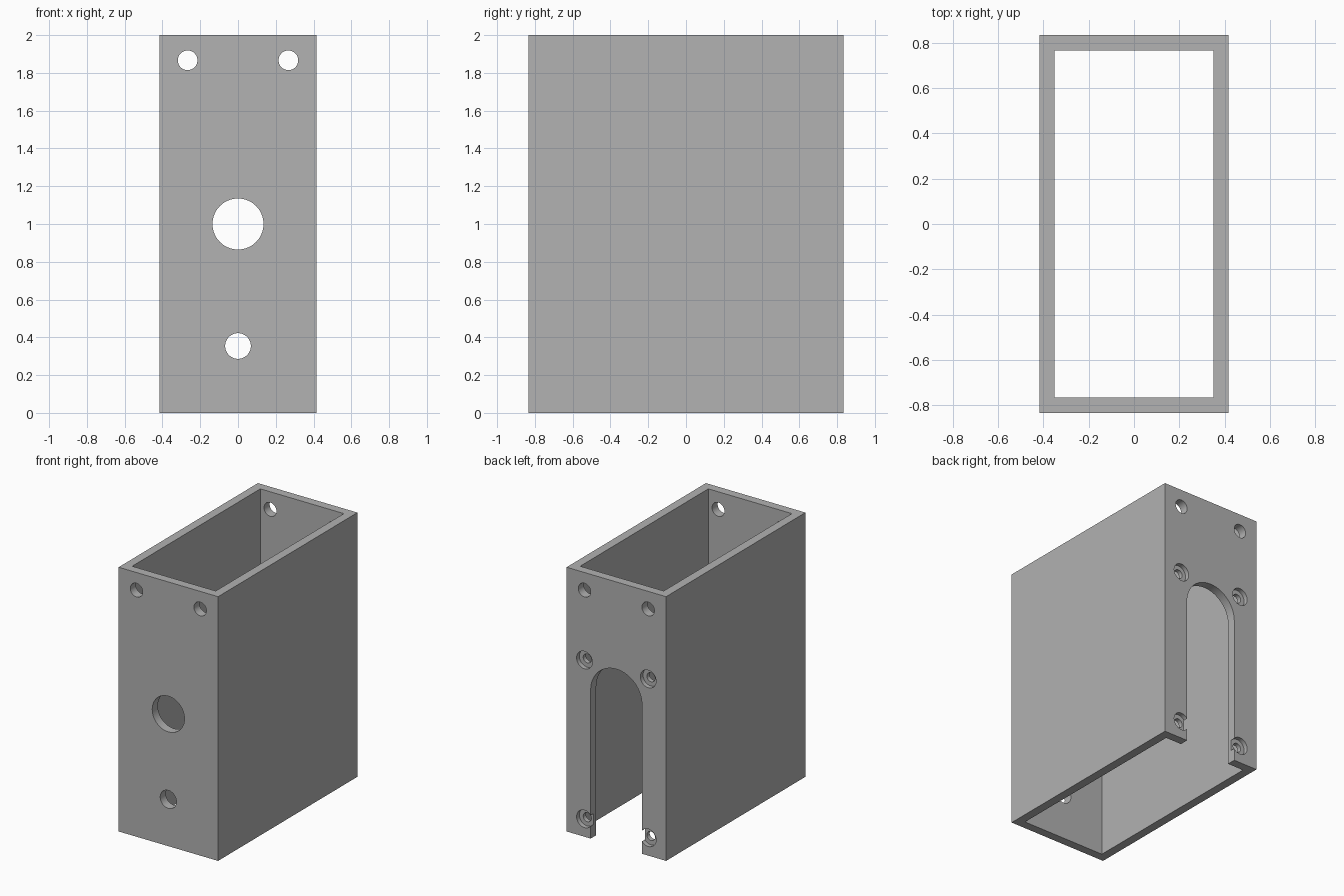
import bpy
import math

if "Cube" in bpy.data.objects:
    bpy.data.objects.remove(bpy.data.objects["Cube"], do_unlink=True)

HALF_X, HALF_Y, HEIGHT, WALL = 0.4167, 0.8333, 2.0, 0.0667
SLOT_R, SLOT_TOP = 0.215, 1.34
HOLE_X = 0.2667

grey = bpy.data.materials.new("plain grey")
grey.use_nodes = True
grey.diffuse_color = (0.445, 0.445, 0.445, 1)
grey.node_tree.nodes["Principled BSDF"].inputs["Base Color"].default_value = grey.diffuse_color


def box(name, size, centre):
    bpy.ops.mesh.primitive_cube_add(size=1, location=centre)
    obj = bpy.context.object
    obj.name = name
    obj.scale = size
    bpy.ops.object.transform_apply(location=True, rotation=False, scale=True)
    return obj


def drill(name, x, z, radius, y, depth):
    """Cylinder along y, centred on y."""
    bpy.ops.mesh.primitive_cylinder_add(vertices=64, radius=radius, depth=depth,
                                        location=(x, y, z), rotation=(math.pi / 2, 0, 0))
    obj = bpy.context.object
    obj.name = name
    return obj


def cut(target, cutter):
    mod = target.modifiers.new(cutter.name, 'BOOLEAN')
    mod.operation = 'DIFFERENCE'
    mod.solver = 'EXACT'
    mod.object = cutter
    bpy.context.view_layer.objects.active = target
    bpy.ops.object.modifier_apply(modifier=mod.name)
    bpy.data.objects.remove(cutter, do_unlink=True)


# Rectangular tube, open at top and bottom
housing = box("housing", (2 * HALF_X, 2 * HALF_Y, HEIGHT), (0, 0, HEIGHT / 2))
housing.data.materials.append(grey)
cut(housing, box("cavity", (2 * (HALF_X - WALL), 2 * (HALF_Y - WALL), HEIGHT + 1),
                 (0, 0, HEIGHT / 2)))

# Front wall openings
cut(housing, drill("centre_opening", 0, 1.0, 0.135, -HALF_Y, 0.3))
cut(housing, drill("lower_opening", 0, 0.354, 0.068, -HALF_Y, 0.3))

# Arched slot in the back wall, open at the bottom
arch_z = SLOT_TOP - SLOT_R
cut(housing, box("slot", (2 * SLOT_R, 0.3, arch_z + 0.2), (0, HALF_Y, arch_z / 2 - 0.1)))
cut(housing, drill("slot_arch", 0, arch_z, SLOT_R, HALF_Y, 0.3))

for side in (-1, 1):
    x = side * HOLE_X
    # Upper holes through front and back
    cut(housing, drill("upper_hole", x, 1.8667, 0.052, 0, 3))
    # Counterbored screw holes in the back wall
    for z in (0.135, 1.337):
        cut(housing, drill("screw_hole", x, z, 0.034, HALF_Y, 0.3))
        cut(housing, drill("counterbore", x, z, 0.066, HALF_Y, WALL))

# Smooth bores with sharp rims
bpy.ops.object.select_all(action='DESELECT')
housing.select_set(True)
bpy.context.view_layer.objects.active = housing
bpy.ops.object.shade_smooth_by_angle(angle=math.radians(30))
